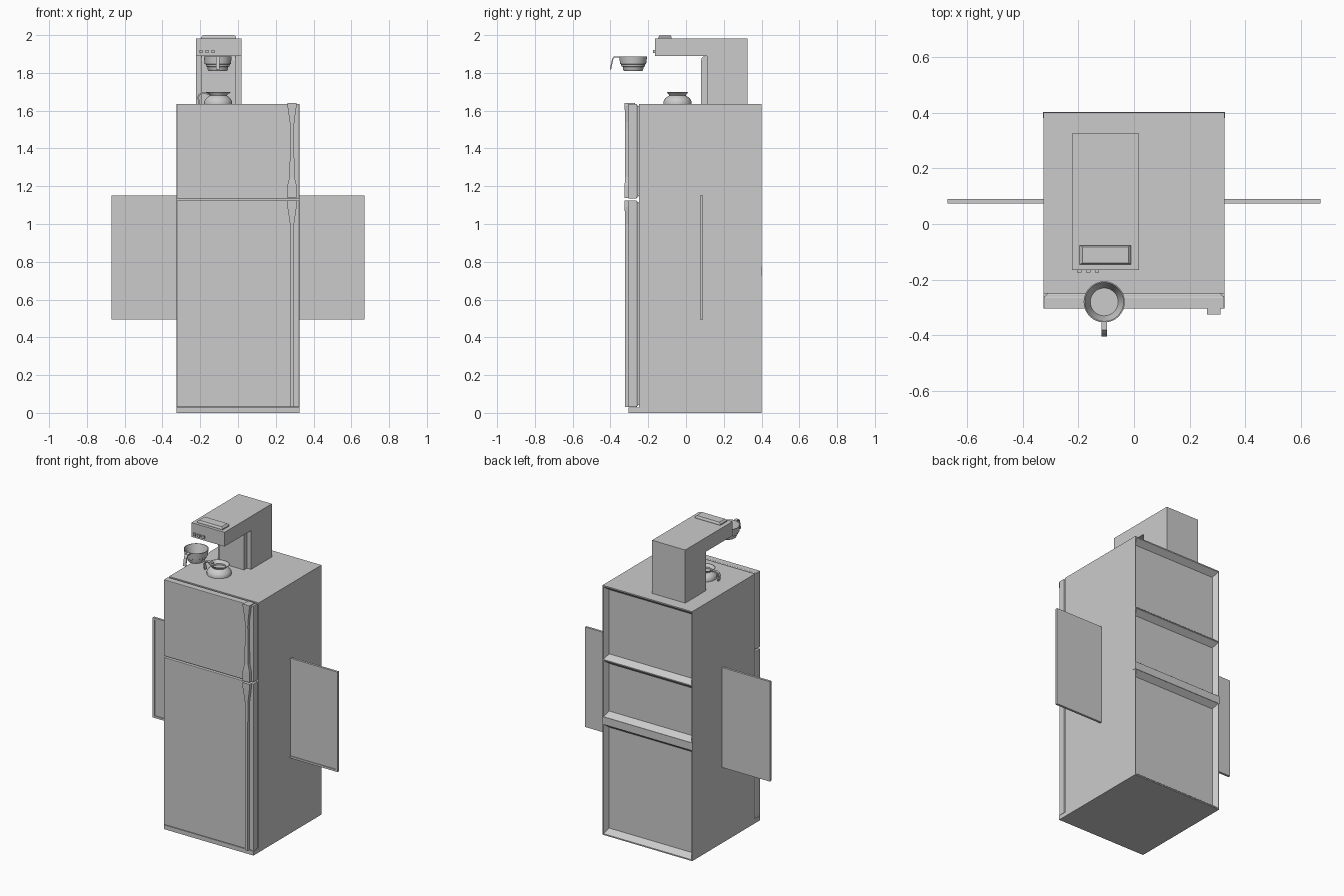
import bpy, bmesh
from math import sin, cos, pi
from mathutils import Vector

if "Cube" in bpy.data.objects:
    bpy.data.objects.remove(bpy.data.objects["Cube"])


def finish(name, bm, smooth=False):
    bmesh.ops.recalc_face_normals(bm, faces=bm.faces[:])
    me = bpy.data.meshes.new(name)
    bm.to_mesh(me)
    bm.free()
    ob = bpy.data.objects.new(name, me)
    bpy.context.collection.objects.link(ob)
    bpy.context.view_layer.objects.active = ob
    if smooth:
        bpy.ops.object.select_all(action='DESELECT')
        ob.select_set(True)
        bpy.ops.object.shade_smooth_by_angle(angle=0.6)
    return ob


def loft(name, rings, smooth=False):
    """Closed skin through rings with equal point counts, capped at both ends."""
    bm = bmesh.new()
    vs = [[bm.verts.new(p) for p in r] for r in rings]
    n = len(vs[0])
    for a, b in zip(vs, vs[1:]):
        for i in range(n):
            bm.faces.new((a[i], a[(i + 1) % n], b[(i + 1) % n], b[i]))
    bm.faces.new(vs[0])
    bm.faces.new(vs[-1])
    return finish(name, bm, smooth)


def xz(y, x0, x1, z0, z1):
    return [(x0, y, z0), (x1, y, z0), (x1, y, z1), (x0, y, z1)]


def xy(z, x0, x1, y0, y1):
    return [(x0, y0, z), (x1, y0, z), (x1, y1, z), (x0, y1, z)]


def box(name, x0, x1, y0, y1, z0, z1):
    return loft(name, [xz(y0, x0, x1, z0, z1), xz(y1, x0, x1, z0, z1)])


def lathe(name, cx, cy, profile, seg=32, sx=None):
    """Revolved profile of (radius, z); sx stretches given rings along x."""
    sx = sx or [1] * len(profile)
    return loft(name, [[(cx + r * s * cos(2 * pi * i / seg), cy + r * sin(2 * pi * i / seg), z)
                        for i in range(seg)] for (r, z), s in zip(profile, sx)], True)


def strap(name, path, side, width, thick):
    """Flat strip along a path, 'side' is its width direction."""
    side = Vector(side)
    pts = [Vector(p) for p in path]
    rings = []
    for i, p in enumerate(pts):
        t = (pts[min(i + 1, len(pts) - 1)] - pts[max(i - 1, 0)]).normalized()
        n = t.cross(side) * thick / 2
        w = side * width / 2
        rings.append([p + n + w, p - n + w, p - n - w, p + n - w])
    return loft(name, rings)


def bevel(ob, w, seg=2):
    m = ob.modifiers.new("bevel", 'BEVEL')
    m.width, m.segments, m.limit_method = w, seg, 'ANGLE'


# Cabinet with three sloped recesses in the back
cabinet = box("cabinet", -.325, .325, -.25, .40, 0, 1.635)
for i, (z0, z1) in enumerate([(.008, .725), (.775, 1.143), (1.15, 1.627)]):
    d, s, e = .035, .028, .018
    cut = loft("back_recess_cutter_%d" % i, [
        xz(.40 - d, -.319 + e, .319 - e, z0 + s, z1 - s),
        xz(.40, -.319, .319, z0, z1), xz(.45, -.319, .319, z0, z1)])
    cut.hide_render = True
    cut.hide_viewport = False
    m = cabinet.modifiers.new("cut", 'BOOLEAN')
    m.object, m.operation, m.solver = cut, 'DIFFERENCE', 'EXACT'
    bpy.context.view_layer.objects.active = cabinet
    bpy.ops.object.modifier_apply(modifier=m.name)
    bpy.data.objects.remove(cut)
box("back_crossbar", -.327, .327, .38, .402, .725, .775)

# Doors: gasket neck, chamfered back edge, flat front
for name, z0, z1 in [("upper_door", 1.135, 1.635), ("lower_door", .03, 1.125)]:
    def r(y, i):
        return xz(y, -.325 + i, .325 - i, z0 + i, z1 - i)
    bevel(loft(name, [r(-.304, 0), r(-.262, 0), r(-.254, .012), r(-.245, .012)]), .003)
box("kick_plate", -.325, .325, -.304, -.24, 0, .028)


# Long door handles with flared ends
def handle(name, stations):
    loft(name, [xy(z, .286 - h, .286 + h, yf, -.29) for z, h, yf in stations])


handle("upper_handle", [(1.137, .024, -.325), (1.205, .024, -.325), (1.25, .013, -.322),
                        (1.50, .010, -.322), (1.54, .012, -.322), (1.625, .024, -.325), (1.639, .024, -.325)])
handle("lower_handle", [(.03, .009, -.322), (.70, .009, -.322), (1.0, .011, -.322),
                        (1.09, .024, -.325), (1.125, .024, -.325)])
box("handle_top_cap", .262, .31, -.325, -.27, 1.634, 1.640)

# Thin side panels with a raised rim on the front
for name, x0, x1 in [("left_panel", -.67, -.315), ("right_panel", .315, .67)]:
    i = .013
    a, b, c, d = x0 + i, x1 - i, .495 + i, 1.15 - i
    a, b = (a, x1) if x0 < 0 else (x0, b)
    loft(name, [xz(.079, a, b, c, d), xz(.074, a, b, c, d), xz(.074, x0, x1, .495, 1.15),
                xz(.089, x0, x1, .495, 1.15)])

# Coffee machine: L-shaped housing and inset front column
L = [(-.165, 1.89), (.11, 1.89), (.11, 1.635), (.325, 1.635), (.325, 1.983), (-.165, 1.983)]
loft("coffee_machine_body", [[(x, y, z) for y, z in L] for x in (-.222, .018)])
front = [(.12, 1.635), (.08, 1.635), (.08, 1.865), (.083, 1.878), (.09, 1.886), (.10, 1.89), (.12, 1.89)]
loft("coffee_machine_column", [[(x, y, z) for y, z in front] for x in (-.192, -.012)])
loft("water_lid", [xy(1.98, -.195, -.01, -.145, -.077), xy(1.99, -.195, -.01, -.145, -.077),
                   xy(2.0, -.185, -.02, -.14, -.082)])
for i in range(3):
    x = -.197 + .032 * i
    box("button_%d" % i, x - .008, x + .008, -.175, -.16, 1.905, 1.922)

# Filter basket, hollow, with a strap handle
bx, by = -.107, -.28
lathe("filter_basket", bx, by, [(.048, 1.810), (.053, 1.816), (.055, 1.832), (.062, 1.834), (.064, 1.845),
                                (.069, 1.848), (.074, 1.888), (.070, 1.888), (.050, 1.822)])
strap("basket_handle", [(bx, by - .07, 1.884), (bx, by - .10, 1.884), (bx, by - .108, 1.874),
                        (bx, by - .12, 1.818)], (1, 0, 0), .02, .007)

# Carafe: round bowl, pinched neck, flared lip, curved handle
cx, cy = -.105, -.045
lathe("carafe", cx, cy, [(.074, 1.635), (.074, 1.648), (.068, 1.660), (.056, 1.672), (.044, 1.680),
                         (.046, 1.685), (.057, 1.699), (.053, 1.699), (.040, 1.682), (.040, 1.672)],
      sx=[1, 1, 1, 1, 1.02, 1.08, 1.18, 1.18, 1.02, 1])
strap("carafe_handle", [(cx - .045, cy, 1.690), (cx - .085, cy, 1.692), (cx - .100, cy, 1.685),
                        (cx - .106, cy, 1.670), (cx - .100, cy, 1.636)], (0, 1, 0), .018, .008)
